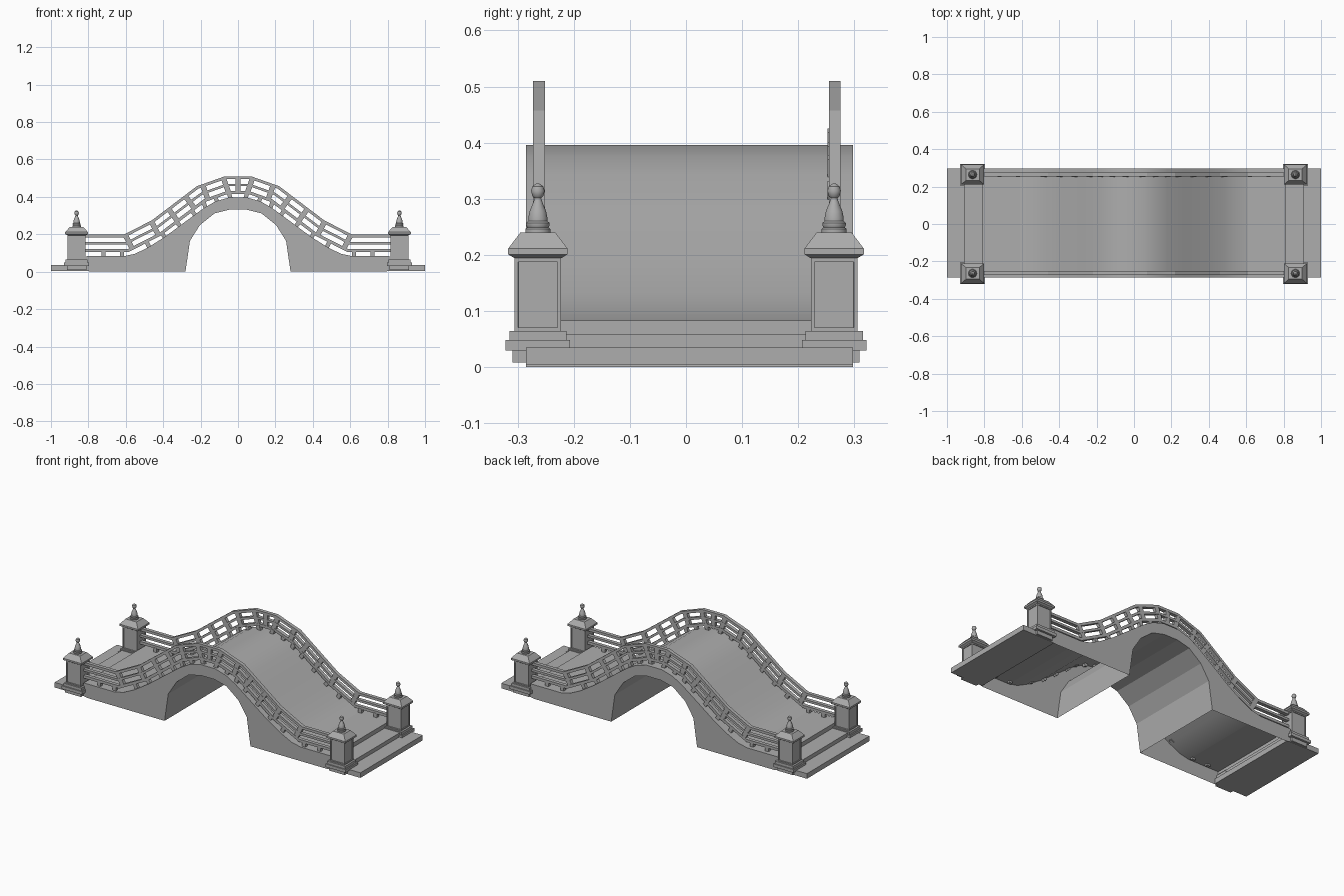
import bpy, bmesh, math
from mathutils import Vector

if "Cube" in bpy.data.objects:
    bpy.data.objects.remove(bpy.data.objects["Cube"])

Y0, Y1 = -0.285, 0.298
stone = bpy.data.materials.new("dark_grey_stone")
stone.diffuse_color = (.42, .42, .42, 1)
stone.use_nodes = True
stone.node_tree.nodes["Principled BSDF"].inputs["Base Color"].default_value = stone.diffuse_color


def finish(name, bm):
    bmesh.ops.recalc_face_normals(bm, faces=bm.faces)
    me = bpy.data.meshes.new(name)
    bm.to_mesh(me)
    bm.free()
    me.materials.append(stone)
    ob = bpy.data.objects.new(name, me)
    bpy.context.collection.objects.link(ob)
    return ob


def both(half):
    """Mirror a right-hand profile to run from left to right."""
    return [(-x, z) for x, z in reversed(half) if x > 0] + list(half)


def prism(bm, pts, y0, y1):
    """Extrude a closed x-z outline along y."""
    a = [bm.verts.new((x, y0, z)) for x, z in pts]
    b = [bm.verts.new((x, y1, z)) for x, z in pts]
    bm.faces.new(a)
    bm.faces.new(b[::-1])
    n = len(pts)
    return [bm.faces.new((a[i], b[i], b[(i + 1) % n], a[(i + 1) % n])) for i in range(n)]


def lathe(bm, profile, n, turn=0.0, sx=1.0):
    """Stack rings of n sides; returns the faces of each band."""
    rings = []
    for r, z in profile:
        rings.append([bm.verts.new((sx * r * math.cos(turn + 2 * math.pi * i / n),
                                    r * math.sin(turn + 2 * math.pi * i / n), z)) for i in range(n)])
    bands = [[bm.faces.new((p[i], p[(i + 1) % n], q[(i + 1) % n], q[i])) for i in range(n)]
             for p, q in zip(rings, rings[1:])]
    bm.faces.new(rings[0][::-1])
    bm.faces.new(rings[-1])
    return bands


# Bridge body: smooth deck, faceted arch, open underneath
deck = both([(.05, .396), (.12, .376), (.18, .342), (.27, .276),
             (.39, .187), (.48, .13), (.55, .096), (.61, .083), (.81, .083)])
arch = both([(.045, .332), (.125, .312), (.203, .25), (.257, .165), (.281, 0)])
outline = deck + [(.81, .005), (.785, 0)] + arch[::-1] + [(-.785, 0), (-.81, .005)]
bm = bmesh.new()
sides = prism(bm, outline, Y0, Y1)
for f in sides[1:len(deck) - 2]:
    f.smooth = True
open_faces = [f for f in sides if all(v.co.z < .01 for v in f.verts)]
bmesh.ops.delete(bm, geom=open_faces, context='FACES_ONLY')
finish("bridge_body", bm)

# Two steps at each end
for side, s in (("left", -1), ("right", 1)):
    for part, x0, x1, z0, z1 in (("slab", .79, 1, .005, .035), ("step", .80, .91, .035, .058)):
        bm = bmesh.new()
        prism(bm, [(s * x0, z0), (s * x1, z0), (s * x1, z1), (s * x0, z1)], Y0, Y1)
        finish(f"{side}_{part}", bm)

# Railings: handrail path, with lower rails offset from it
path = [Vector(p) for p in both([(.07, .51), (.22, .457), (.46, .275), (.61, .198), (.825, .198)])]


def normal(a, b):
    d = (b - a).normalized()
    return Vector((-d.y, d.x))


def offset(d):
    out = []
    for i, p in enumerate(path):
        n0 = normal(path[max(i - 1, 0)], path[max(i, 1)])
        n1 = normal(path[min(i, len(path) - 2)], path[min(i + 1, len(path) - 1)])
        m = (n0 + n1).normalized()
        out.append(p - m * d / m.dot(n0))
    return out


def upright(bm, x, top, bottom, width, y0, y1):
    """Block square to the handrail at position x."""
    for a, b in zip(path, path[1:]):
        if a.x <= x <= b.x:
            p = a.lerp(b, (x - a.x) / (b.x - a.x))
            n = normal(a, b)
            t = Vector((n.y, -n.x)) * width / 2
            prism(bm, [p - n * top - t, p - n * top + t, p - n * bottom + t, p - n * bottom - t], y0, y1)
            return


post_x = [0, .08, .19, .285, .375, .465, .605]
foot_x = [.08, .15, .215, .3, .38, .46, .53, .62, .72]
for name, yc, foot_y in (("front", -.262, -.009), ("back", .265, -.0125)):
    bm = bmesh.new()
    for d0, d1 in ((0, .015), (.04, .053), (.078, .094)):
        prism(bm, offset(d0) + offset(d1)[::-1], yc - .0105, yc + .0105)
    finish(name + "_rails", bm)
    bm = bmesh.new()
    for x in sorted({s * x for x in post_x for s in (-1, 1)}):
        upright(bm, x, .006, .088, .028, yc - .0095, yc + .0095)
    finish(name + "_balusters", bm)
    bm = bmesh.new()
    for x in [s * x for x in foot_x for s in (-1, 1)]:
        upright(bm, x, .09, .125, .022, yc + foot_y, yc + .008)
    finish(name + "_rail_feet", bm)

# Corner pillar: stepped square base, panelled shaft, sloped cap
square = [(.045, .008), (.045, .03), (.0575, .03), (.0575, .048), (.051, .048), (.051, .064),
          (.0415, .064), (.0415, .194), (.053, .201), (.053, .211), (.044, .223), (.031, .24)]
bm = bmesh.new()
bands = lathe(bm, [(r * math.sqrt(2), z) for r, z in square], 4, math.pi / 4, 1.15)
bmesh.ops.recalc_face_normals(bm, faces=bm.faces)
bmesh.ops.inset_individual(bm, faces=bands[6], thickness=.009, depth=0)
bmesh.ops.inset_individual(bm, faces=bands[6], thickness=.0005, depth=-.004)
pillar = finish("pillar", bm)

# Turned finial: tiered foot, bell and ball tip
bm = bmesh.new()
lathe(bm, [(.023, .238), (.023, .246), (.0195, .249), (.0215, .253), (.0215, .257), (.0175, .26),
           (.0175, .266), (.015, .278), (.009, .292), (.006, .301), (.01, .305),
           (.0125, .314), (.01, .322), (.003, .327)], 14)
for f in bm.faces:
    f.smooth = True
finial = finish("finial", bm)
bpy.ops.object.select_all(action='DESELECT')
finial.select_set(True)
bpy.context.view_layer.objects.active = finial
bpy.ops.object.shade_smooth_by_angle(angle=math.radians(35))

# Repeat pillar and finial at the four corners
for part in (pillar, finial):
    spots = [(x, y) for x in (-.863, .863) for y in (-.264, .264)]
    for i, (x, y) in enumerate(spots):
        ob = part if i == 0 else part.copy()
        if i:
            bpy.context.collection.objects.link(ob)
        ob.location = (x, y, 0)
